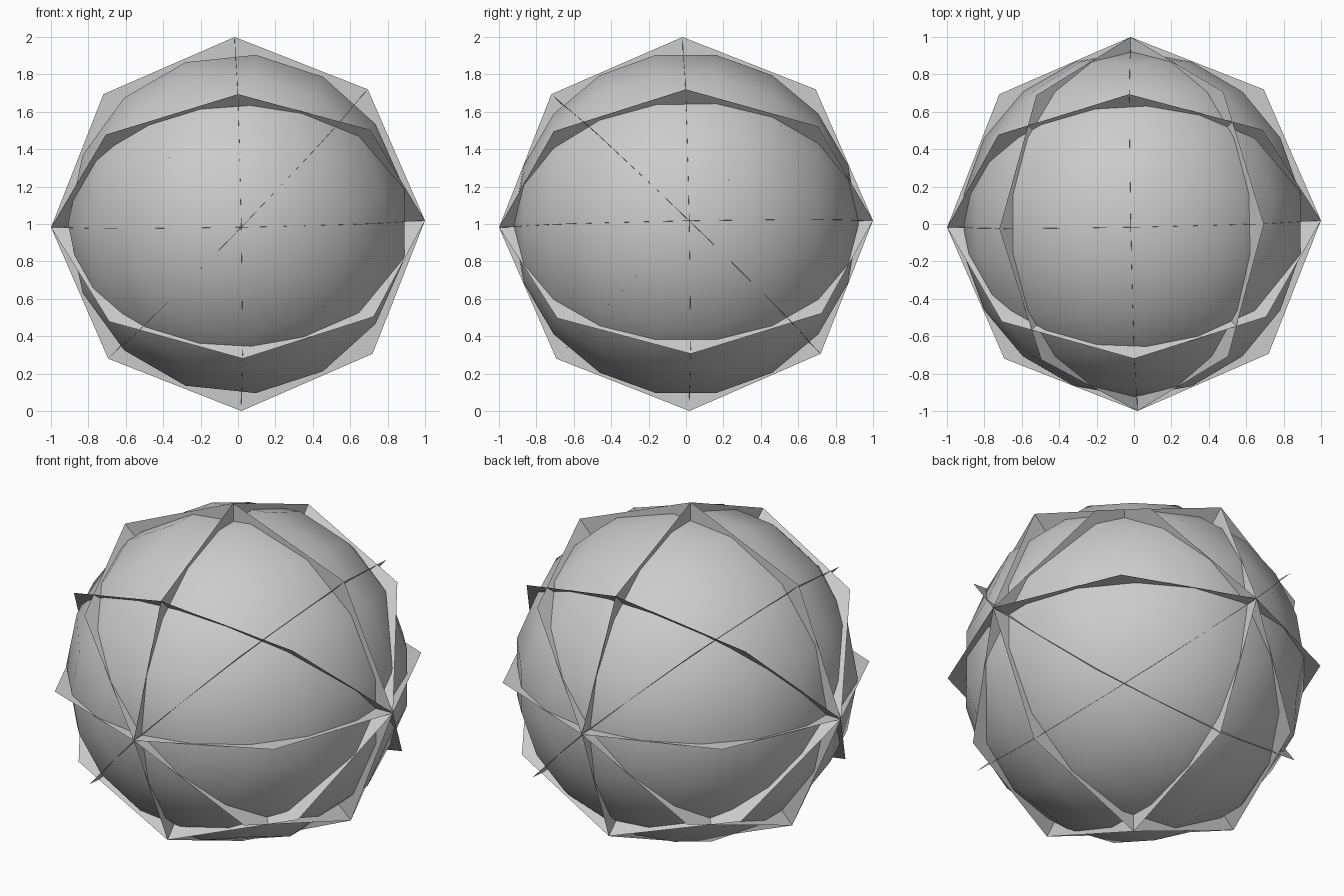
import bpy, bmesh
from math import radians, sin, cos, pi
from mathutils import Matrix, Vector

if "Cube" in bpy.data.objects:
    bpy.data.objects.remove(bpy.data.objects["Cube"])

CENTRE = Matrix.Translation((0, 0, 1))
TILT = (Matrix.Rotation(radians(1.05), 4, 'Z')
        @ Matrix.Rotation(radians(-1.05), 4, 'Y')
        @ Matrix.Rotation(radians(1.05), 4, 'X'))


def add_object(name, bm, matrix):
    bm.transform(matrix)
    mesh = bpy.data.meshes.new(name)
    bm.to_mesh(mesh)
    bm.free()
    obj = bpy.data.objects.new(name, mesh)
    bpy.context.collection.objects.link(obj)
    return obj


# Smooth ball: half-circle profile spun around the y axis, 15 segments by 9 rings
R, SEGMENTS, RINGS = 0.923, 15, 9
bm = bmesh.new()
points = [bm.verts.new((-R * sin(pi * i / RINGS), R * cos(pi * i / RINGS), 0))
          for i in range(RINGS + 1)]
edges = [bm.edges.new(pair) for pair in zip(points, points[1:])]
bmesh.ops.spin(bm, geom=points + edges, axis=(0, 1, 0), cent=(0, 0, 0),
               angle=2 * pi, steps=SEGMENTS)
bmesh.ops.remove_doubles(bm, verts=bm.verts[:], dist=0.001)
bmesh.ops.recalc_face_normals(bm, faces=bm.faces[:])
for face in bm.faces:
    face.smooth = True
add_object("ball", bm, CENTRE)

# Flat octagon discs crossing through the ball, turned about the x and y axes
turns = [('X', a) for a in (0, 45, 90, 135)] + [('Y', a) for a in (45, 90, 135)]
for axis, angle in turns:
    bm = bmesh.new()
    bmesh.ops.create_circle(bm, cap_ends=True, segments=8, radius=1)
    add_object(f"octagon_disc_{axis.lower()}_{angle}", bm,
               CENTRE @ TILT @ Matrix.Rotation(radians(angle), 4, axis))
